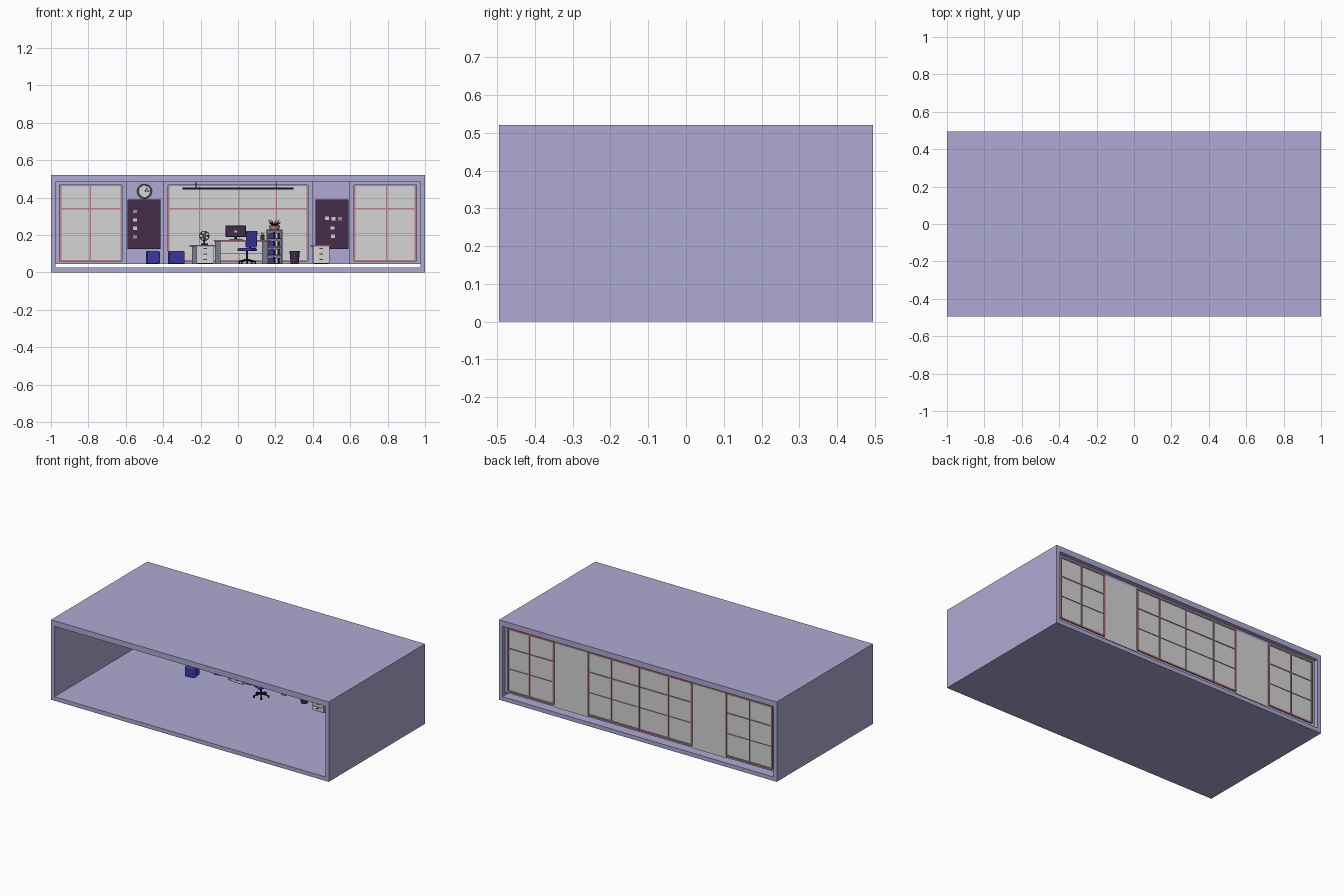
import bpy
from math import radians, cos, sin, tau
from mathutils import Vector

cube = bpy.data.objects.get("Cube")
if cube:
    bpy.data.objects.remove(cube, do_unlink=True)


def material(name, r, g, b):
    m = bpy.data.materials.new(name)
    m.use_nodes = True
    m.diffuse_color = (r, g, b, 1)
    m.node_tree.nodes["Principled BSDF"].inputs["Base Color"].default_value = (r, g, b, 1)
    return m


LAVENDER = material("lavender", .42, .4, .65)
WHITE = material("white", .66, .66, .66)
PINK = material("dusty pink", .5, .22, .25)
PLUM = material("dark plum", .06, .025, .07)
BLUE = material("blue", .05, .04, .38)
BLACK = material("near black", .015, .01, .02)
GREY = material("cool grey", .2, .2, .3)


def finish(name, mat):
    o = bpy.context.object
    o.name = name
    o.data.materials.append(mat)
    return o


def box(name, mat, x0, x1, y0, y1, z0, z1, turn=0, bevel=0):
    bpy.ops.mesh.primitive_cube_add(size=1, location=((x0 + x1) / 2, (y0 + y1) / 2, (z0 + z1) / 2))
    o = finish(name, mat)
    o.scale = (x1 - x0, y1 - y0, z1 - z0)
    o.rotation_euler.z = radians(turn)
    if bevel:
        bpy.ops.object.transform_apply(location=False, rotation=False, scale=True)
        b = o.modifiers.new("soft edges", "BEVEL")
        b.width, b.segments = bevel, 3
    return o


def rod(name, mat, a, b, r, r2=None, sides=16):
    a, b = Vector(a), Vector(b)
    d = b - a
    bpy.ops.mesh.primitive_cone_add(vertices=sides, radius1=r, radius2=r if r2 is None else r2,
                                    depth=d.length, location=(a + b) / 2)
    o = finish(name, mat)
    o.rotation_euler = d.to_track_quat("Z", "Y").to_euler()
    bpy.ops.object.shade_smooth_by_angle()
    return o


def ring(name, mat, centre, r, thick):
    bpy.ops.mesh.primitive_torus_add(location=centre, rotation=(radians(90), 0, 0), major_radius=r,
                                     minor_radius=thick, major_segments=32, minor_segments=8)
    bpy.ops.object.shade_smooth_by_angle()
    return finish(name, mat)


# Room shell, open at front and back
D, IN, FLOOR, CEIL, BASE = .495, .975, .026, .484, .045
box("floor_slab", LAVENDER, -1, 1, -D, D, 0, FLOOR)
box("ceiling_slab", LAVENDER, -1, 1, -D, D, CEIL, .52)
for s, side in ((-1, "right"), (1, "left")):
    a, b = sorted((s, s * IN))
    box(side + "_side_wall", LAVENDER, a, b, -D, D, FLOOR, CEIL)

# Window wall: columns, header, sill and panes
W0, W1, TOP, SILL = .445, .468, .466, .062
box("wall_header", LAVENDER, -IN, IN, W0, W1, TOP, CEIL)
box("wall_sill", LAVENDER, -IN, IN, W0, W1, BASE, SILL)
for s, side in ((-1, "right"), (1, "left")):
    a, b = sorted((s * .375, s * .62))
    box(side + "_column", LAVENDER, a, b, W0, W1, SILL, TOP)
    box(side + "_column_face", LAVENDER, a + .022, b - .022, W0 - .01, W0, BASE, CEIL)
    box(side + "_column_back", WHITE, a, b, W1, W1 + .005, BASE, TOP)
    a, b = sorted((s * .955, s * IN))
    box(side + "_end_post", LAVENDER, a, b, W0, W1, SILL, TOP)


def window(name, uprights):
    a, b = uprights[0], uprights[-1]
    box(name + "_pane", WHITE, a, b, W1 - .006, W1 + .004, SILL, TOP)
    for i, x in enumerate(uprights):
        t = .005 if x in (a, b) else .003
        box(f"{name}_upright_{i}", PINK, x - t, x + t, W1 - .014, W1 + .01, SILL, TOP)
    for i, (z, t) in enumerate(((SILL, .005), (.207, .0015), (.34, .003), (TOP, .005))):
        box(f"{name}_rail_{i}", PINK, a, b, W1 - .012, W1 + .008, z - t, z + t)


window("right_window", (-.95, -.79, -.622))
window("middle_window", (-.372, -.205, .005, .205, .372))
window("left_window", (.622, .795, .95))

# Pin boards with notes
B = W0 - .01
for s, side in ((-1, "right"), (1, "left")):
    box(side + "_pin_board", PLUM, s * .503 - .088, s * .503 + .088, B - .012, B, .125, .39)
notes = [(-.55, z) for z in (.325, .28, .235, .19)]
notes += [(.475, .29), (.51, .286), (.545, .286), (.505, .237), (.507, .193)]
for i, (x, z) in enumerate(notes):
    box(f"note_{i}", WHITE if i % 3 else PINK, x - .011, x + .011, B - .016, B - .012, z - .009, z + .009)

# Wall clock
CX, CZ = -.5, .433
rod("clock_face", WHITE, (CX, B, CZ), (CX, B - .012, CZ), .034, sides=32)
ring("clock_rim", GREY, (CX, B - .01, CZ), .035, .005)
for i, (dx, dz) in enumerate(((.014, .016), (.024, .002))):
    rod(f"clock_hand_{i}", BLACK, (CX, B - .015, CZ), (CX + dx, B - .015, CZ + dz), .002, sides=8)

# Hanging bar lamp
box("lamp_bar", BLACK, -.297, .297, .19, .21, .442, .453)
for i, x in enumerate((-.225, .205)):
    rod(f"lamp_hanger_{i}", BLACK, (x, .2, .45), (x, .2, CEIL), .002, sides=8)

# Blue stools
for i, (x, y, w, turn) in enumerate(((-.455, .18, .034, 8), (-.33, .3, .039, 14))):
    box(f"stool_{i}", BLUE, x - w, x + w, y - .035, y + .035, BASE, .114, turn, .008)


# Drawer cabinets
def cabinet(name, x0, x1, y0, y1):
    box(name + "_body", WHITE, x0, x1, y0, y1, BASE + .004, .138)
    box(name + "_plinth", BLACK, x0 + .006, x1 - .006, y0 + .006, y1, BASE, BASE + .004)
    mid = (x0 + x1) / 2
    for i in range(3):
        z = .053 + i * .029
        box(f"{name}_drawer_{i}", WHITE, x0 + .004, x1 - .004, y0 - .005, y0, z, z + .026)
        box(f"{name}_handle_{i}", PLUM, mid - .01, mid + .01, y0 - .009, y0 - .005, z + .014, z + .019)


cabinet("side_cabinet", -.222, -.128, .24, .32)
box("side_desk_top", GREY, -.26, -.12, .24, .38, .138, .147)
box("side_desk_leg", GREY, -.245, -.222, .25, .37, BASE, .138)
cabinet("left_cabinet", .4, .49, .19, .28)
box("left_cabinet_top", PINK, .388, .5, .18, .29, .138, .146)

# Main desk
box("desk_top", PINK, -.127, .16, .25, .39, .164, .174)
for i, x in enumerate((-.108, .143)):
    box(f"desk_leg_{i}", GREY, x - .015, x + .015, .26, .38, BASE, .164)
box("desk_back_panel", WHITE, -.093, .128, .37, .375, .1, .164)

# Monitor, keyboard and cup
box("monitor_case", BLACK, -.067, .042, .33, .34, .188, .25)
box("monitor_screen", PLUM, -.062, .037, .327, .33, .194, .245)
box("monitor_badge_plate", WHITE, -.02, -.005, .325, .327, .212, .224)
rod("monitor_stand", BLACK, (-.012, .342, .174), (-.012, .342, .2), .006)
box("monitor_foot", BLACK, -.035, .011, .32, .36, .174, .178)
box("keyboard", GREY, -.045, .025, .27, .295, .174, .178)
rod("cup", PLUM, (.132, .3, .174), (.132, .3, .2), .011)
for i in (-1, 0, 1):
    rod(f"pencil_{i + 1}", PINK, (.132, .3, .18), (.132 + i * .007, .3, .214), .0018, sides=6)

# Desk fan
FX, FY, FZ = -.18, .29, .195
rod("fan_base", BLACK, (FX, FY, .147), (FX, FY, .153), .019)
rod("fan_post", BLACK, (FX, FY, .15), (FX, FY, FZ), .004)
rod("fan_motor", GREY, (FX, FY - .012, FZ), (FX, FY + .012, FZ), .007)
ring("fan_guard", BLACK, (FX, FY - .01, FZ), .025, .002)
for i in range(5):
    a = tau * i / 5
    rod(f"fan_blade_{i}", GREY, (FX, FY - .01, FZ),
        (FX + .022 * cos(a), FY - .01, FZ + .022 * sin(a)), .002, .006, 6)

# Office chair
HX, HY = .048, .17
for i in range(5):
    a = tau * i / 5 + .3
    ex, ey = HX + .045 * cos(a), HY + .045 * sin(a)
    rod(f"chair_foot_{i}", BLACK, (HX, HY, .068), (ex, ey, .058), .006, .004, 8)
    rod(f"chair_wheel_{i}", BLACK, (ex - .004, ey, .052), (ex + .004, ey, .052), .007, sides=12)
rod("chair_column", BLACK, (HX, HY, .065), (HX, HY, .115), .006)
box("chair_seat", BLUE, HX - .04, HX + .042, HY - .04, HY + .04, .113, .129, -25, .006)
back = box("chair_back", BLUE, .04, .104, .128, .14, .132, .222, 25, .005)
back.rotation_euler.x = radians(6)
rod("chair_back_bar", BLACK, (.06, .15, .118), (.073, .142, .16), .005)

# Shelf tower with books and plant
X0, X1, Y0, Y1 = .152, .238, .3, .38
for i, x in enumerate((X0, X1 - .006)):
    box(f"shelf_side_{i}", GREY, x, x + .006, Y0, Y1, BASE, .228)
box("shelf_back", GREY, X0, X1, Y1 - .004, Y1, BASE, .228)
for i in range(5):
    z = BASE + i * .0445
    box(f"shelf_board_{i}", GREY, X0, X1, Y0, Y1, z, z + .006)
    if i < 4:
        for j, mat in enumerate((PLUM, BLUE, BLACK, WHITE, PLUM)):
            x = X0 + .01 + j * .013
            box(f"book_{i}_{j}", mat, x, x + .011, Y0 + .01, Y1 - .01, z + .006, z + .03 + .003 * ((i + j) % 3))
rod("plant_trough", PINK, (.195, .34, .228), (.195, .34, .25), .024, .03)
for i in range(9):
    a = tau * i / 9
    rod(f"plant_leaf_{i}", BLACK, (.195, .34, .245),
        (.195 + .034 * cos(a), .34 + .03 * sin(a), .268 + .014 * (i % 2)), .006, .001, 6)

# Waste bin
rod("waste_bin", PLUM, (.303, .25, BASE), (.303, .25, .114), .021, .028, 20)
